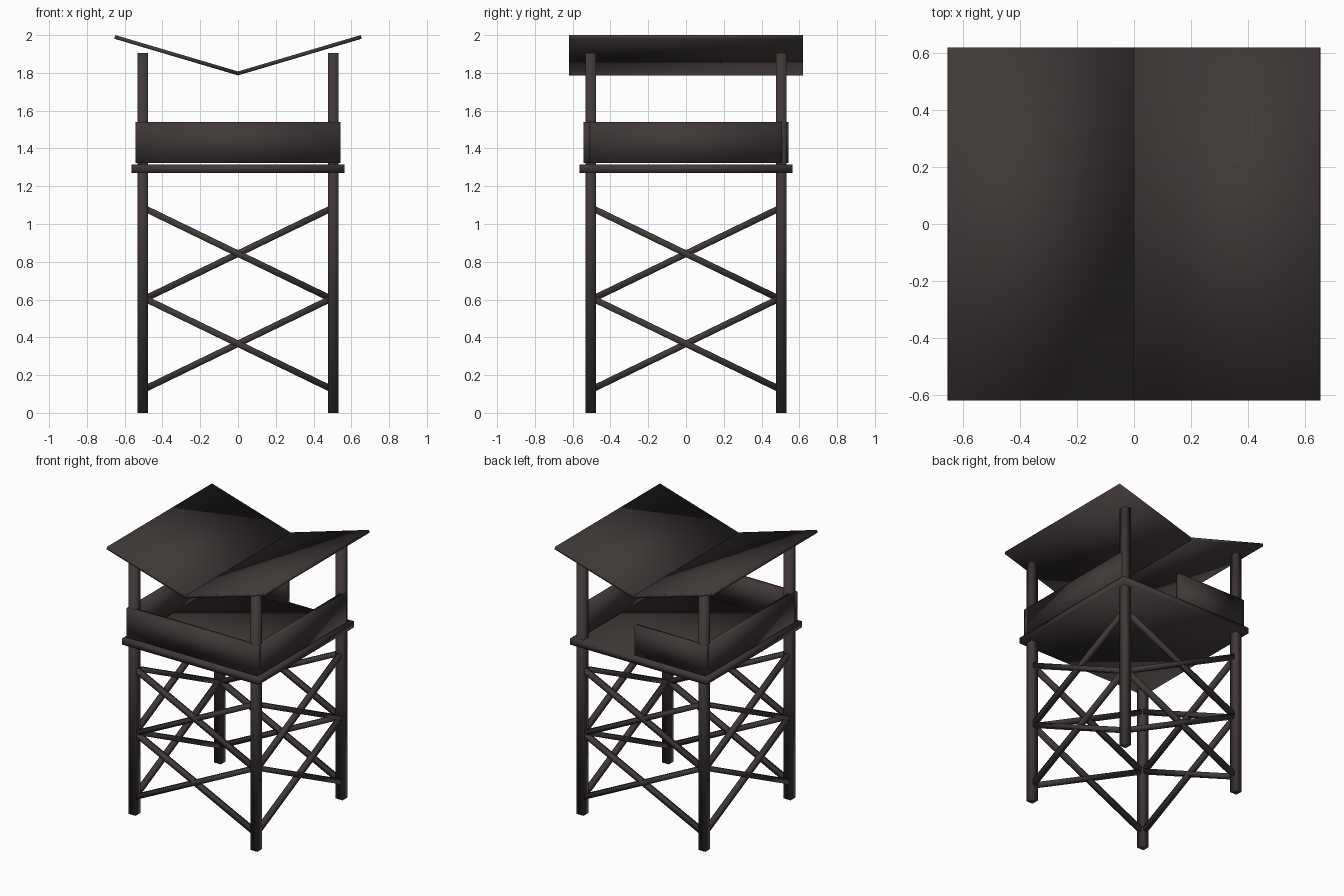
import bpy, bmesh, math
from mathutils import Matrix, Vector

cube = bpy.data.objects.get("Cube")
if cube:
    bpy.data.objects.remove(cube, do_unlink=True)

COLOUR = (0.05, 0.041, 0.039, 1)
wood = bpy.data.materials.new("dark_wood")
wood.use_nodes = True
wood.diffuse_color = COLOUR
wood.node_tree.nodes["Principled BSDF"].inputs["Base Color"].default_value = COLOUR


def box(name, centre, size, rotation=None):
    """Softly shaded box with an optional rotation matrix."""
    bm = bmesh.new()
    bmesh.ops.create_cube(bm, size=1, matrix=Matrix.Diagonal((*size, 1)))
    mesh = bpy.data.meshes.new(name)
    bm.to_mesh(mesh)
    bm.free()
    mesh.shade_smooth()
    mesh.materials.append(wood)
    obj = bpy.data.objects.new(name, mesh)
    turn = rotation.to_4x4() if rotation else Matrix.Identity(4)
    obj.matrix_world = Matrix.Translation(centre) @ turn
    bpy.context.collection.objects.link(obj)
    return obj


def span(name, low, high):
    """Upright box between two opposite corners."""
    low, high = Vector(low), Vector(high)
    return box(name, (low + high) / 2, high - low)


def beam(name, start, end, width):
    """Square timber between two points."""
    start, end = Vector(start), Vector(end)
    way = end - start
    turn = way.to_track_quat('X', 'Z').to_matrix()
    return box(name, (start + end) / 2, (way.length, width, width), turn)


POST = 0.504      # distance of post centres from the middle
POST_TOP = 1.905
WALL = 0.543      # outer face of the parapet
INNER = 0.507     # inner face of the parapet
LOW, HIGH = 1.322, 1.54

# Four corner posts
for sx, side in ((-1, "right"), (1, "left")):
    for sy, end in ((-1, "front"), (1, "back")):
        box(f"{end}_{side}_post", (sx * POST, sy * POST, POST_TOP / 2),
            (0.057, 0.057, POST_TOP))

# Two tiers of crossed braces on every side
REACH, RISE = 0.495, 0.24
for tier, middle in (("lower", 0.366), ("upper", 0.843)):
    for s in (-1, 1):
        for slope in (-1, 1):
            a, b = middle - slope * RISE, middle + slope * RISE
            face = "front" if s < 0 else "back"
            beam(f"{tier}_{face}_brace", (-REACH, s * POST, a), (REACH, s * POST, b), 0.034)
            face = "right" if s < 0 else "left"
            beam(f"{tier}_{face}_brace", (s * POST, -REACH, a), (s * POST, REACH, b), 0.034)

# Platform
span("floor", (-0.565, -0.565, 1.27), (0.565, 0.565, 1.315))

# Parapet, with the entrance left open on half of the back
span("front_wall", (-WALL, -WALL, LOW), (WALL, -INNER, HIGH))
span("left_wall", (INNER, -INNER, LOW), (WALL, INNER, HIGH))
span("right_wall", (-WALL, -INNER, LOW), (-INNER, INNER, HIGH))
span("back_wall", (-WALL, INNER, LOW), (0.045, WALL, HIGH))

# Inward-sloping roof panels
for s, side in ((-1, "right"), (1, "left")):
    tilt = Matrix.Rotation(-s * math.radians(16.5), 3, 'Y')
    box(f"{side}_roof_panel", (s * 0.325, 0, 1.8935), (0.683, 1.24, 0.02), tilt)
